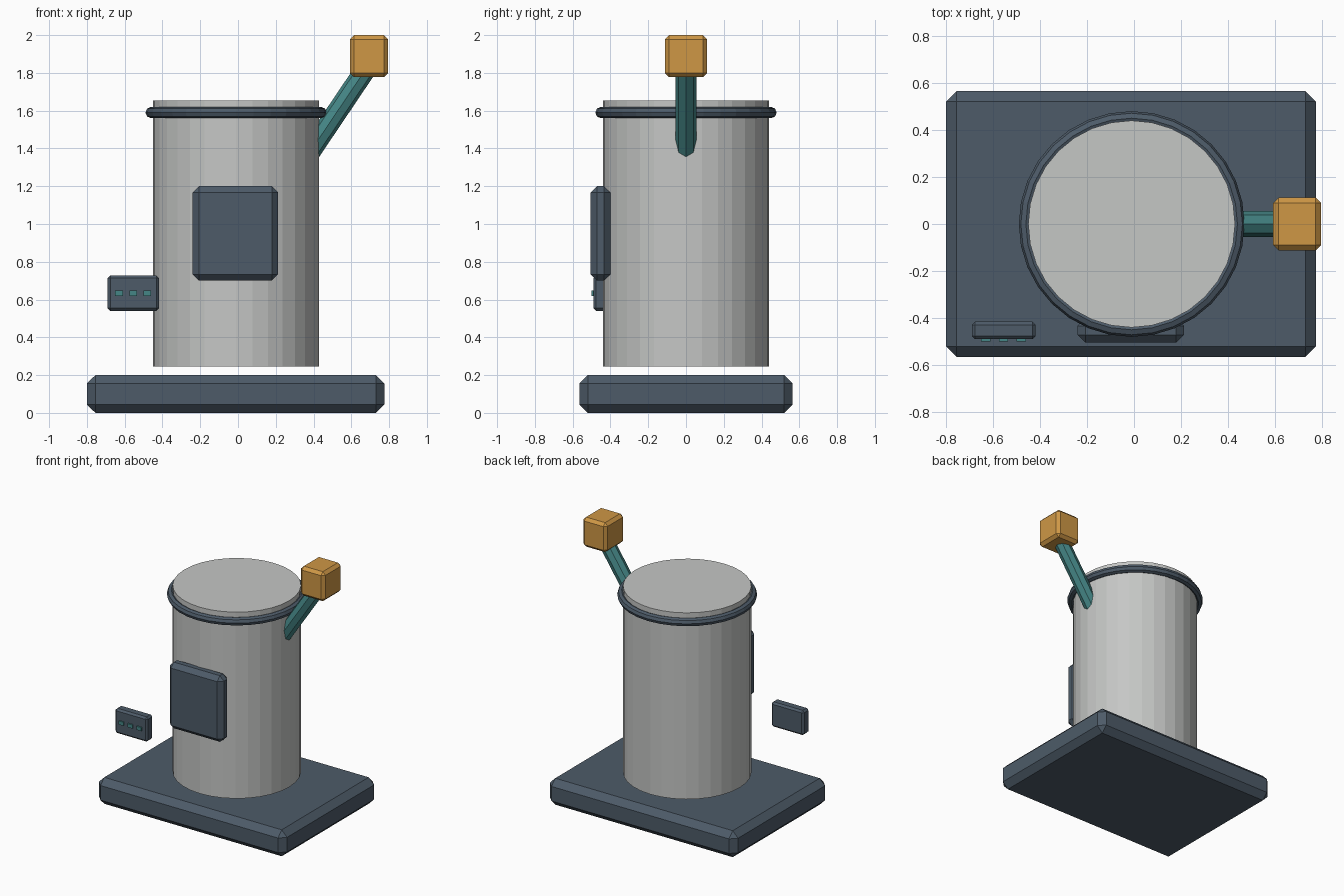
import bpy, math
from mathutils import Vector

if "Cube" in bpy.data.objects:
    bpy.data.objects.remove(bpy.data.objects["Cube"], do_unlink=True)


def material(name, rgb):
    mat = bpy.data.materials.new(name)
    mat.use_nodes = True
    mat.diffuse_color = (*rgb, 1)
    mat.node_tree.nodes["Principled BSDF"].inputs["Base Color"].default_value = (*rgb, 1)
    return mat


slate = material("slate blue", (0.075, 0.105, 0.14))
grey = material("light grey", (0.56, 0.57, 0.56))
teal = material("teal", (0.06, 0.24, 0.24))
amber = material("amber", (0.62, 0.31, 0.06))


def finish(name, mat):
    obj = bpy.context.object
    obj.name = obj.data.name = name
    obj.data.materials.append(mat)
    return obj


def box(name, mat, low, high, bevel=0):
    """Box between two corners, with an optional chamfer."""
    low, high = Vector(low), Vector(high)
    bpy.ops.mesh.primitive_cube_add(size=1, location=(low + high) / 2)
    obj = finish(name, mat)
    obj.scale = high - low
    bpy.ops.object.transform_apply(location=False, rotation=False, scale=True)
    if bevel:
        mod = obj.modifiers.new("chamfer", "BEVEL")
        mod.width = bevel
        mod.segments = 1
    return obj


def rod(name, mat, start, end, radius, sides):
    """Straight cylinder between two points."""
    start, end = Vector(start), Vector(end)
    axis = end - start
    bpy.ops.mesh.primitive_cylinder_add(
        vertices=sides, radius=radius, depth=axis.length, location=(start + end) / 2,
        rotation=axis.to_track_quat("Z", "Y").to_euler())
    return finish(name, mat)


AXIS_X = -0.01

# Base plate and floating drum
box("base_plate", slate, (-0.80, -0.565, 0), (0.775, 0.565, 0.2), 0.045)
rod("drum", grey, (AXIS_X, 0, 0.245), (AXIS_X, 0, 1.655), 0.44, 32)

# Rim ring near the top of the drum
bpy.ops.mesh.primitive_torus_add(
    major_radius=0.45, minor_radius=0.03, major_segments=32, minor_segments=8,
    location=(AXIS_X, 0, 1.59))
finish("rim_ring", slate)

# Front door panel
box("front_panel", slate, (-0.24, -0.505, 0.70), (0.212, -0.40, 1.20), 0.033)

# Side control box with three indicator lights
box("control_box", slate, (-0.69, -0.49, 0.54), (-0.418, -0.415, 0.727), 0.014)
for i in range(3):
    x = -0.63 + 0.075 * i
    box(f"indicator_light_{i + 1}", teal, (x - 0.02, -0.50, 0.62), (x + 0.02, -0.485, 0.647))

# Slanted lever and its knob
rod("lever_arm", teal, (0.37, 0, 1.365), (0.69, 0, 1.84), 0.055, 8)
box("lever_knob", amber, (0.592, -0.112, 1.777), (0.795, 0.112, 2.0), 0.022)
